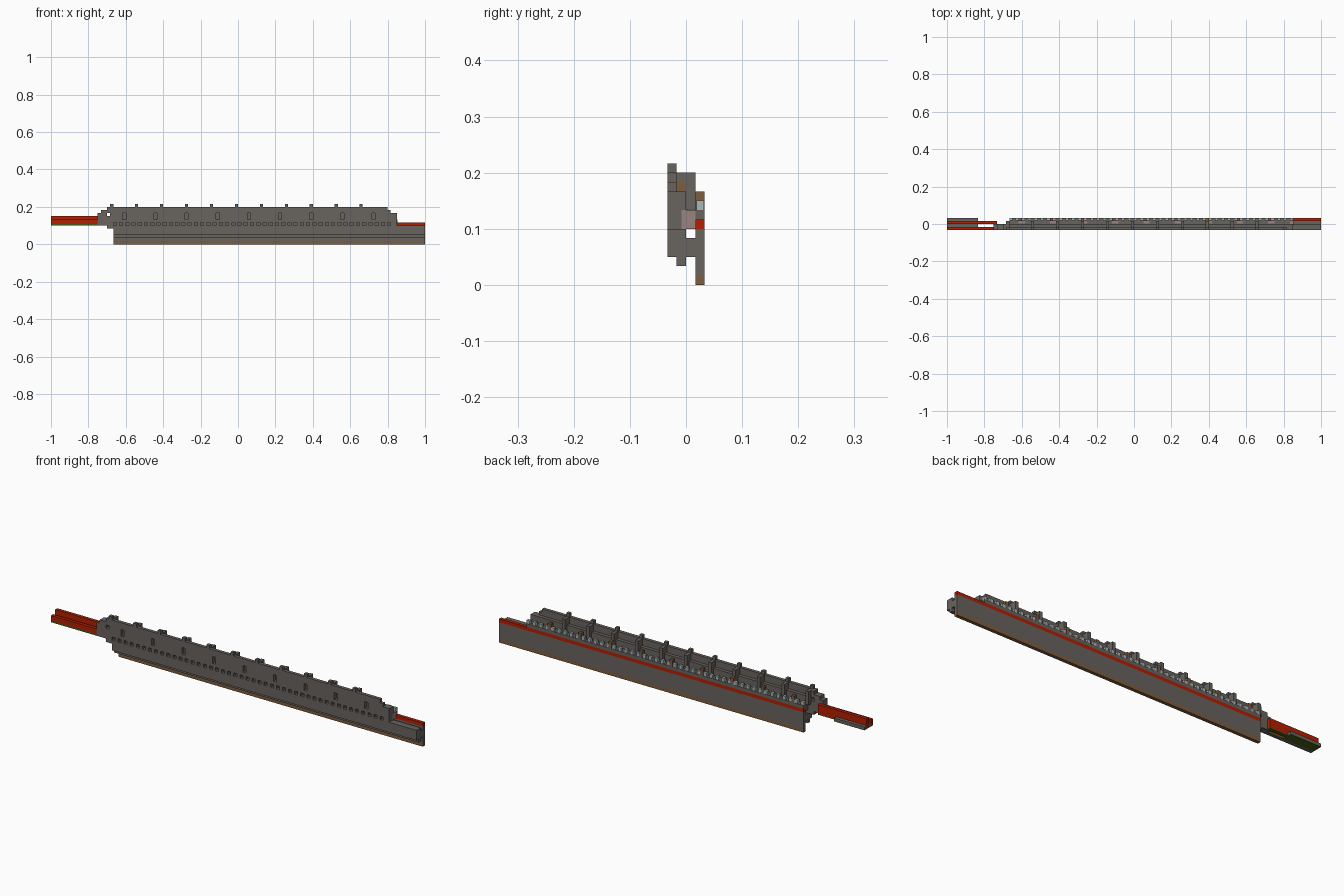
import bpy, bmesh
from mathutils import Vector

cube = bpy.data.objects.get("Cube")
if cube:
    bpy.data.objects.remove(cube)

U = 1 / 60  # size of one block


def material(name, rgb):
    m = bpy.data.materials.new(name)
    m.use_nodes = True
    col = (*rgb, 1)
    m.diffuse_color = col
    m.node_tree.nodes["Principled BSDF"].inputs["Base Color"].default_value = col
    return m


STONE = material("stone grey", (0.14, 0.125, 0.112))
RED = material("red", (0.45, 0.014, 0.001))
BROWN = material("brown", (0.21, 0.11, 0.05))
GREEN = material("dark green", (0.06, 0.11, 0.01))
PINK = material("pale pink grey", (0.32, 0.23, 0.22))
PALE = material("pale blue grey", (0.4, 0.48, 0.48))


def part(name, mat, *boxes):
    """One object from boxes (x0, x1, y0, y1, z0, z1) in block units."""
    bm = bmesh.new()
    for x0, x1, y0, y1, z0, z1 in boxes:
        lo, size = Vector((x0, y0, z0)), Vector((x1 - x0, y1 - y0, z1 - z0))
        for v in bmesh.ops.create_cube(bm, size=1)["verts"]:
            v.co = (lo + (v.co + Vector((0.5, 0.5, 0.5))) * size) * U
    mesh = bpy.data.meshes.new(name)
    bm.to_mesh(mesh)
    bm.free()
    mesh.materials.append(mat)
    ob = bpy.data.objects.new(name, mesh)
    bpy.context.collection.objects.link(ob)
    return ob


def pierced(x0, x1, holes, *yz):
    """Boxes along x that leave one-block openings at the given places."""
    out, start = [], x0
    for h in holes:
        if h > start:
            out.append((start, h, *yz))
        start = h + 1
    out.append((start, x1, *yz))
    return out


L, R = -40, 51          # ends of the main wall
windows = range(-37, 48, 10)
merlons = range(-41, 40, 8)

# Back panel
part("back_panel", STONE, (L, 60, 1, 2, 1, 6))
part("back_panel_foot", BROWN, (L, 60, 1, 2, 0, 1))
part("back_red_band", RED, (L, 60, 1, 2, 6, 7))

# Front wall with a row of small holes and tall windows
part("front_wall", STONE,
     (L, 60, -2, -1, 3, 6),
     *pierced(L, R, range(L, 50, 2), -2, -1, 6, 7),
     (L, R, -2, -1, 7, 8),
     *pierced(L, R, windows, -2, -1, 8, 10),
     (L, 48, -2, -1, 10, 12),
     (48, 49, -2, -1, 10, 11))
part("merlons", STONE, *[(x, x + 1, -2, -1, 12, 13) for x in merlons])

# Inner core, hollow channel and walkway
part("wall_core", STONE, (L, 60, -1, 0, 2, 6), (L, R, -1, 0, 6, 10))
part("channel_floor", STONE, (L, 60, 0, 1, 3, 5))
part("walkway_deck", STONE, (L, R - 1, 0, 1, 6, 8))
part("walkway_inlays", PINK, *[(x, x + 2, 0.1, 1, 7, 8.1) for x in windows])
part("walkway_end", PINK, (R - 1, R + 0.1, -0.5, 1, 6, 8))

# Crossbars behind each merlon, with a hanging bracket and a joist
part("crossbars", STONE,
     *[(x, x + 1, -1, 1, 11, 12) for x in merlons],
     *[(x, x + 1, 0, 1, 8, 11) for x in merlons])
part("joists", BROWN, *[(x, x + 1, -1, 0, 10, 11) for x in merlons])

# Kerb with studs and capped posts above the red band
part("kerb", STONE, (L, R, 1, 2, 7, 8))
part("kerb_studs", PALE, *[(x, x + 1, 1.1, 1.9, 8, 9) for x in range(L, R, 2)])
part("kerb_posts", STONE, *[(x, x + 1, 1, 2, 8, 9) for x in windows])
part("kerb_post_caps", BROWN, *[(x, x + 1, 1, 2, 9, 10) for x in windows])

# Stepped end bracket
part("end_bracket", STONE,
     (-42, L, -2, 0, 5, 9), (-42, L, -2, 0, 10, 12), (-41, L, -2, 0, 9, 10),
     (-44, -42, -2, 0, 6, 11), (-45, -44, -2, 0, 6, 10))

# Forked red arms at the right end: low in front, taller behind
part("front_arm", RED, (-60, -44, -2, -1, 6.5, 8))
part("front_arm_edge", GREEN, (-60, -44, -2, -1, 6.05, 6.5))
part("front_arm_sole", STONE, (-60, -44, -2, -1, 6, 6.05))
part("rear_arm", RED, (-60, -44, 0, 1, 6.3, 9))
part("rear_arm_underside", GREEN, (-60, -44, 0, 1, 6, 6.3),
     (-60, -50, -1, 0, 6, 6.3), (-60, -50, 1, 2, 6, 6.2))
part("arm_web", STONE, (-60, -50, -1, 0, 6.3, 7))
part("arm_side_plate", STONE, (-60, -50, 1, 2, 6.2, 7))
